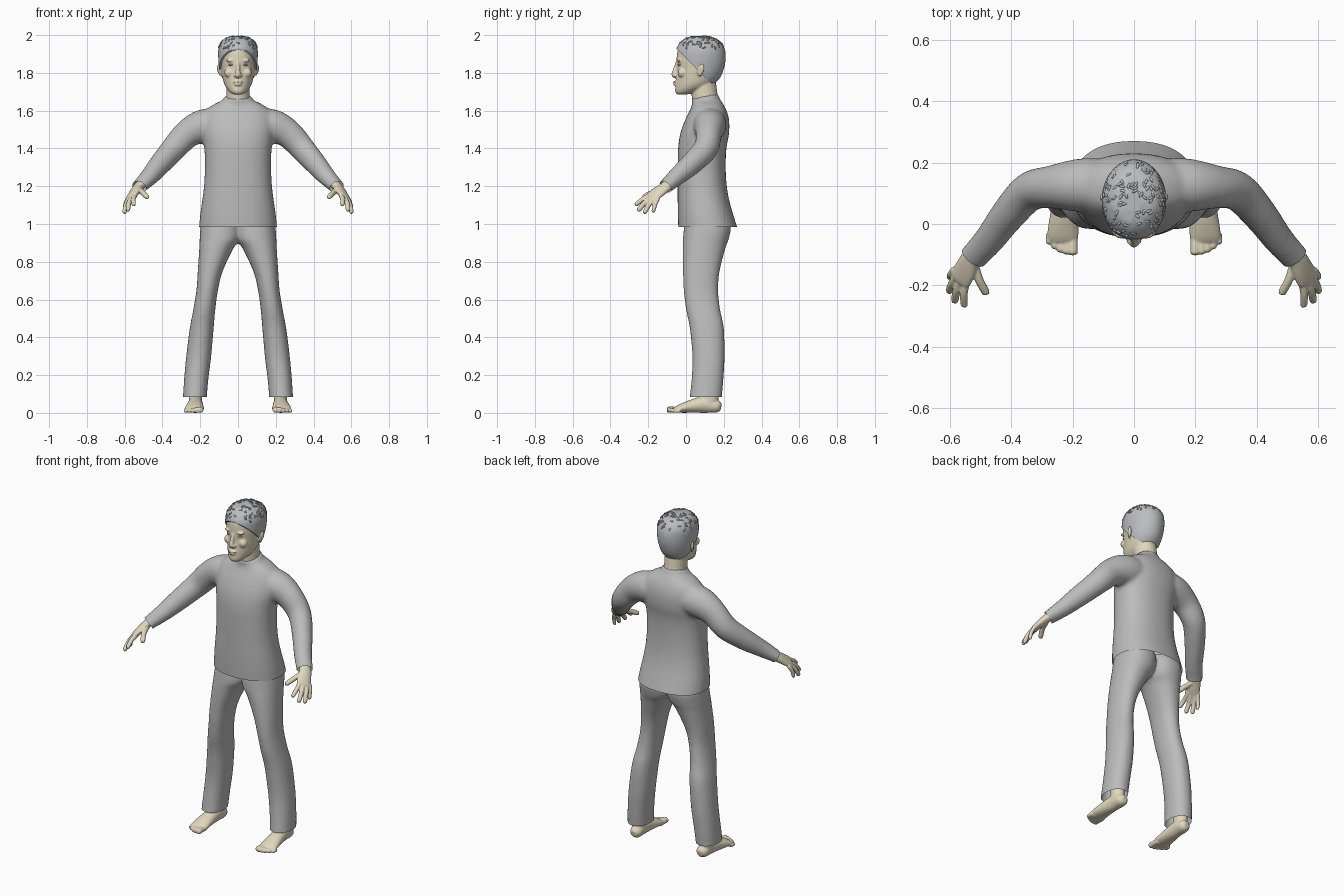
import bpy, bmesh, math, random
from mathutils import Vector, Matrix

random.seed(4)
cube = bpy.data.objects.get("Cube")
if cube:
    bpy.data.objects.remove(cube)


def material(name, rgb):
    m = bpy.data.materials.new(name)
    m.use_nodes = True
    m.diffuse_color = (*rgb, 1)
    m.node_tree.nodes["Principled BSDF"].inputs["Base Color"].default_value = (*rgb, 1)
    return m


CLOTH = material("grey cloth", (0.5, 0.5, 0.5))
HAIR = material("grey hair", (0.5, 0.51, 0.53))
SKIN = material("pale skin", (0.75, 0.68, 0.52))


def smooth_rows(rows, steps=4):
    """Catmull-Rom interpolation of rows of numbers."""
    out = []
    for i in range(len(rows) - 1):
        p = [rows[max(0, min(len(rows) - 1, i + k))] for k in (-1, 0, 1, 2)]
        for s in range(steps):
            t = s / steps
            out.append([0.5 * (2 * b + (c - a) * t + (2 * a - 5 * b + 4 * c - d) * t * t
                               + (3 * b - a - 3 * c + d) * t ** 3) for a, b, c, d in zip(*p)])
    return out + [list(rows[-1])]


def skin_rings(bm, rings):
    loops = [[bm.verts.new(v) for v in ring] for ring in rings]
    n = len(loops[0])
    for a, b in zip(loops, loops[1:]):
        for i in range(n):
            bm.faces.new((a[i], a[(i + 1) % n], b[(i + 1) % n], b[i]))
    bm.faces.new(loops[0][::-1])
    bm.faces.new(loops[-1])


def circle(n, power=1.0):
    for i in range(n):
        a = 2 * math.pi * i / n
        c, s = math.cos(a), math.sin(a)
        yield math.copysign(abs(c) ** power, c), math.copysign(abs(s) ** power, s)


def stack(bm, rows, power=1.0, n=48):
    """Level rings; row = height, centre x, half width, front y, back y."""
    skin_rings(bm, [[(x + r * c, (f + b) / 2 + (b - f) / 2 * s, z) for c, s in circle(n, power)]
                    for z, x, r, f, b in smooth_rows(rows)])


def tube(bm, rows, ref=(0, 0, 1), n=20):
    """Rings square to a path; row = x, y, z, half width, half thickness."""
    rows = smooth_rows(rows)
    pts = [Vector(r[:3]) for r in rows]
    rings = []
    for i, (p, r) in enumerate(zip(pts, rows)):
        t = (pts[min(i + 1, len(pts) - 1)] - pts[max(i - 1, 0)]).normalized()
        a = t.cross(Vector(ref)).normalized()
        b = a.cross(t)
        rings.append([p + a * c * r[3] + b * s * r[4] for c, s in circle(n)])
    skin_rings(bm, rings)


def blob(bm, centre, size, turn=None):
    m = Matrix.Translation(centre) @ (turn or Matrix()) @ Matrix.Diagonal((*size, 1))
    bmesh.ops.create_icosphere(bm, subdivisions=3, radius=1, matrix=m)


def finish(name, bm, mat, voxel=0, mirror=False, cuts=(), rounds=4):
    """Mirror, fuse the pieces, relax, then trim open hems."""
    bmesh.ops.recalc_face_normals(bm, faces=bm.faces)
    me = bpy.data.meshes.new(name)
    bm.to_mesh(me)
    bm.free()
    ob = bpy.data.objects.new(name, me)
    bpy.context.collection.objects.link(ob)
    if mirror:
        ob.modifiers.new("mirror", "MIRROR").use_mirror_merge = False
    if voxel:
        fuse = ob.modifiers.new("fuse", "REMESH")
        fuse.mode = "VOXEL"
        fuse.voxel_size = voxel
        relax = ob.modifiers.new("relax", "SMOOTH")
        relax.factor, relax.iterations = 0.5, rounds
    dg = bpy.context.evaluated_depsgraph_get()
    baked = bpy.data.meshes.new_from_object(ob.evaluated_get(dg))
    ob.modifiers.clear()
    ob.data = baked
    bm = bmesh.new()
    bm.from_mesh(baked)
    for co, no in cuts:
        bmesh.ops.bisect_plane(bm, geom=bm.verts[:] + bm.edges[:] + bm.faces[:],
                               plane_co=co, plane_no=no, clear_inner=True)
    bm.to_mesh(baked)
    bm.free()
    baked.materials.clear()
    baked.materials.append(mat)
    baked.shade_smooth()
    baked.set_sharp_from_angle(angle=math.radians(60))
    return ob


# Shirt: torso, collar and sleeves
bm = bmesh.new()
stack(bm, [(.93, 0, .21, -.04, .285), (.985, 0, .206, -.041, .27), (1.05, 0, .2, -.043, .25),
           (1.12, 0, .19, -.044, .23), (1.2, 0, .18, -.044, .216), (1.3, 0, .175, -.044, .21),
           (1.4, 0, .178, -.042, .214), (1.48, 0, .19, -.03, .228), (1.55, 0, .19, -.005, .228),
           (1.6, 0, .172, .02, .215), (1.635, 0, .125, .035, .197), (1.66, 0, .07, .045, .18)], .88)
tube(bm, [(0, .118, 1.58, .09, .08), (0, .108, 1.63, .083, .077), (0, .099, 1.677, .074, .073)], (0, 1, 0))
tube(bm, [(.08, .125, 1.53, .08, .08), (.14, .127, 1.525, .088, .088), (.2, .125, 1.513, .084, .088),
          (.27, .12, 1.475, .07, .076), (.34, .105, 1.4, .064, .068), (.41, .03, 1.32, .057, .06),
          (.47, -.05, 1.25, .05, .048), (.52, -.105, 1.2, .046, .037), (.55, -.14, 1.165, .045, .035)])
cuffs = [((s * .523, -.108, 1.197), (-s * .045, .06, .05)) for s in (1, -1)]
finish("shirt", bm, CLOTH, .011, True, cuffs + [((0, 0, .985), (0, 0, 1))], 6)

# Trousers
bm = bmesh.new()
stack(bm, [(1.04, .09, .1, 0, .22), (.985, .09, .108, -.01, .238), (.92, .095, .108, -.016, .226),
           (.87, .115, .09, -.017, .208), (.75, .147, .066, -.016, .178), (.65, .163, .057, -.012, .17),
           (.55, .178, .058, 0, .18), (.45, .192, .063, .02, .2), (.3, .208, .066, .034, .204),
           (.18, .221, .064, .03, .198), (.085, .228, .063, .02, .19), (.04, .23, .063, .016, .187)], .92)
finish("trousers", bm, CLOTH, .01, True, [((0, 0, .083), (0, 0, 1))])

# Hands: palm, four fingers and thumb
bm = bmesh.new()
back = Vector((.00425, -.0014, .005)).normalized()
tube(bm, [(.5, -.08, 1.22, .034, .027), (.53, -.112, 1.193, .034, .024), (.548, -.148, 1.168, .04, .021),
          (.564, -.178, 1.145, .041, .016), (.568, -.188, 1.137, .034, .011)], back)
for base, tip, r in (((.545, -.18, 1.155), (.553, -.27, 1.1), .0115),
                     ((.56, -.178, 1.145), (.585, -.255, 1.07), .012),
                     ((.574, -.165, 1.138), (.603, -.222, 1.057), .0115),
                     ((.583, -.148, 1.137), (.601, -.175, 1.062), .01),
                     ((.522, -.125, 1.182), (.479, -.23, 1.14), .013)):
    a, b = Vector(base), Vector(tip)
    mid = (a + b) / 2 + back * .007
    tube(bm, [(*a, r * 1.2, r * 1.2), (*mid, r * 1.1, r * 1.1), (*a.lerp(b, .92), r, r),
              (*b, r * .4, r * .4)], back, 12)
finish("hands", bm, SKIN, .0035, True, rounds=3)

# Feet: ankle, sole and toes
bm = bmesh.new()
tube(bm, [(.225, .13, .16, .036, .042), (.225, .128, .09, .036, .045), (.225, .12, .035, .035, .045)], (0, 1, 0))
tube(bm, [(.222, .186, .03, .015, .018), (.222, .165, .034, .034, .033), (.224, .1, .044, .038, .044),
          (.228, .03, .035, .045, .035), (.231, -.03, .023, .051, .023), (.233, -.058, .016, .046, .014)])
for i in range(5):
    x, r = .199 + .0195 * i, .016 - .0014 * i
    y = -.1 + .0022 * i * i
    tube(bm, [(x, -.03, r, r, r), (x, y + .02, r * 1.1, r, r), (x, y + .005, r, r, r),
              (x, y - .002, r, r * .4, r * .4)], n=12)
finish("feet", bm, SKIN, .004, True, rounds=3)

# Head: skull, neck, nose, lips, brows, cheeks and ears
skull = [(1.685, 0, .022, -.045, 0), (1.7, 0, .045, -.057, .06), (1.73, 0, .068, -.056, .13),
         (1.77, 0, .081, -.053, .172), (1.82, 0, .09, -.048, .193), (1.87, 0, .095, -.05, .202),
         (1.92, 0, .095, -.044, .198), (1.955, 0, .083, -.025, .18), (1.98, 0, .055, .005, .145),
         (1.99, 0, .02, .05, .1)]
bm = bmesh.new()
stack(bm, skull)
tube(bm, [(0, .115, 1.58, .075, .072), (0, .1, 1.67, .063, .069), (0, .09, 1.77, .062, .066)], (0, 1, 0))
tube(bm, [(0, -.044, 1.86, .009, .009), (0, -.056, 1.82, .011, .012), (0, -.064, 1.79, .015, .013),
          (0, -.055, 1.778, .01, .008)], (0, 1, 0), 12)
blob(bm, (.013, -.055, 1.786), (.011, .012, .009))
blob(bm, (0, -.054, 1.752), (.025, .015, .006))
blob(bm, (0, -.052, 1.738), (.021, .016, .007))
blob(bm, (.036, -.036, 1.866), (.028, .012, .009))
blob(bm, (.046, -.02, 1.8), (.027, .024, .026))
blob(bm, (.094, .074, 1.817), (.009, .022, .034), Matrix.Rotation(-.45, 4, "Z"))
blob(bm, (.103, .086, 1.824), (.008, .012, .024), Matrix.Rotation(-.45, 4, "Z"))
finish("head", bm, SKIN, .0045, True, rounds=3)

# Eyes
bm = bmesh.new()
for s in (1, -1):
    blob(bm, (s * .036, -.031, 1.843), (.015, .014, .006))
finish("eyes", bm, HAIR)

# Hair: shell over the skull above a slanted hairline
bm = bmesh.new()
stack(bm, [(z + .004, x, r + .009, f - .007, b + .008) for z, x, r, f, b in skull])
cut = bmesh.ops.bisect_plane(bm, geom=bm.verts[:] + bm.edges[:] + bm.faces[:],
                             plane_co=(0, -.045, 1.922), plane_no=(0, 1, 1), clear_inner=True)
bmesh.ops.holes_fill(bm, edges=[e for e in bm.edges if e.is_boundary], sides=0)
bm.normal_update()
crown = [(v.co.copy(), v.normal.copy()) for v in bm.verts if v.co.z > 1.93]
for v in bm.verts:
    if v.co.z > 1.93:
        v.co += v.normal * random.uniform(-.002, .002)
# Small curls on the crown
for co, no in random.sample(crown, 90):
    turn = no.to_track_quat("Z", "Y").to_matrix().to_4x4() @ Matrix.Rotation(random.uniform(0, 6), 4, "Z")
    m = Matrix.Translation(co) @ turn @ Matrix.Diagonal((.012, .005, .004, 1))
    bmesh.ops.create_icosphere(bm, subdivisions=1, radius=1, matrix=m)
finish("hair", bm, HAIR)
